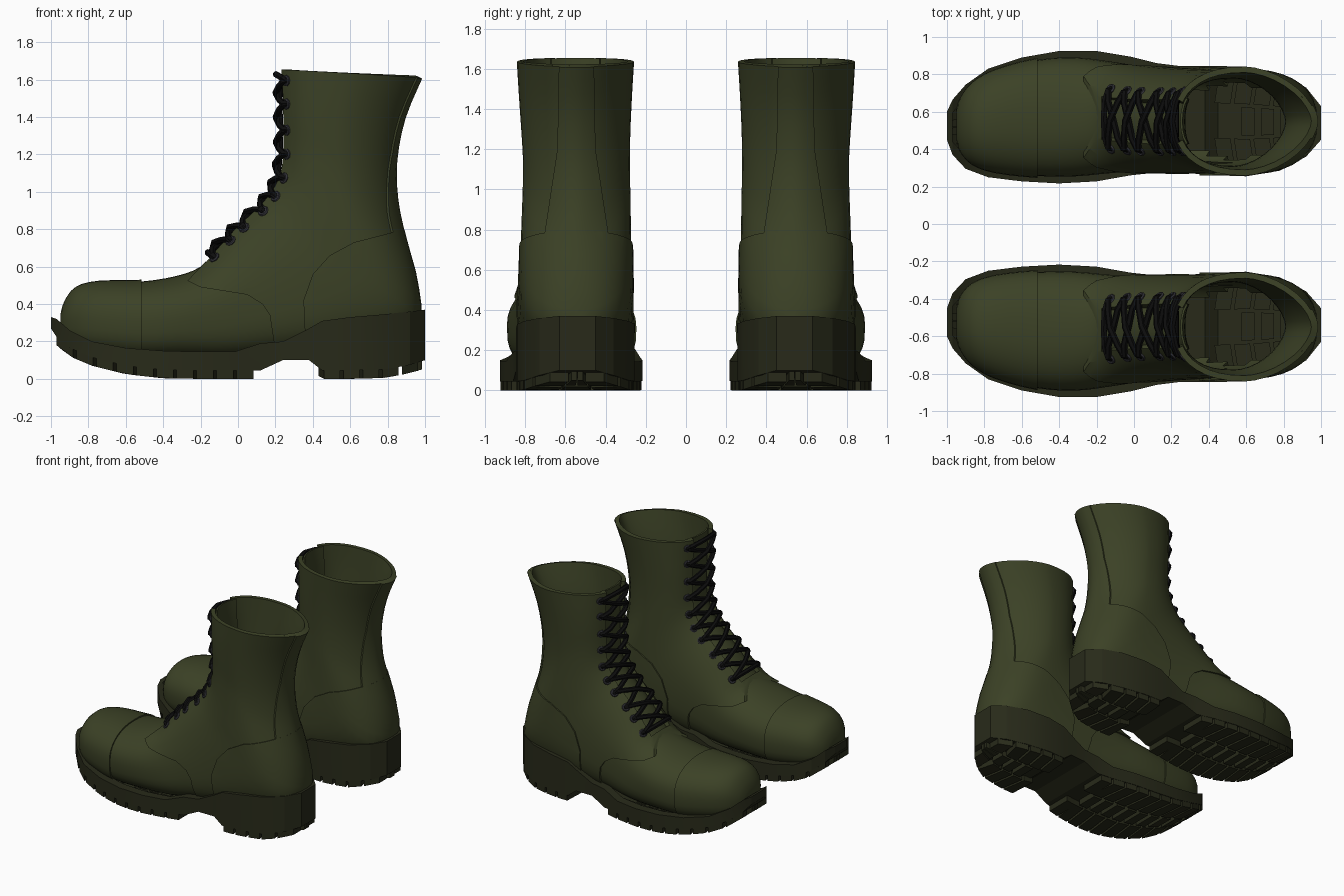
import bpy, bmesh, math
from mathutils import Vector

if "Cube" in bpy.data.objects:
    bpy.data.objects.remove(bpy.data.objects["Cube"])

# Ring table of the upper, toe to collar: front x,z / back x,z / half width / centre y / front roundness
RINGS = [
    (-.94, .34, -.94, .22, .075, .53, 2), (-.92, .41, -.92, .20, .14, .53, 2),
    (-.86, .485, -.86, .16, .213, .537, 2.1), (-.74, .515, -.74, .13, .268, .55, 2.2),
    (-.52, .52, -.52, .10, .31, .567, 2.3), (-.33, .55, -.30, .10, .318, .573, 2.2),
    (-.20, .60, -.05, .10, .298, .57, 2.2), (-.12, .69, .20, .13, .278, .56, 2.3),
    (-.02, .81, .55, .18, .268, .55, 2.4), (.12, .95, .92, .27, .262, .547, 2.5),
    (.20, 1.06, .945, .48, .260, .547, 2.5), (.235, 1.17, .875, .76, .255, .545, 2.5),
    (.24, 1.30, .835, .96, .252, .545, 2.5), (.24, 1.42, .83, 1.17, .258, .548, 2.5),
    (.235, 1.54, .875, 1.40, .268, .55, 2.4), (.225, 1.655, .965, 1.615, .278, .55, 2.3)]
LAST = len(RINGS) - 1

# Sole stations: x, inner y, outer y, top z, body bottom z
SOLE = [
    (-1.0, .45, .60, .33, .27), (-.97, .37, .665, .32, .225), (-.9, .295, .745, .26, .165),
    (-.78, .25, .83, .20, .115), (-.6, .228, .89, .165, .07), (-.4, .217, .925, .15, .048),
    (-.2, .228, .925, .145, .045), (-.02, .26, .895, .145, .045), (.12, .275, .86, .19, .045),
    (.24, .275, .845, .2, .10), (.38, .265, .845, .27, .10), (.45, .26, .845, .31, .045),
    (.6, .255, .84, .33, .045), (.78, .285, .805, .345, .05), (.92, .36, .73, .36, .075),
    (1.0, .45, .63, .37, .10)]


def material(name, rgb):
    m = bpy.data.materials.new(name)
    m.diffuse_color = (*rgb, 1)
    m.use_nodes = True
    m.node_tree.nodes["Principled BSDF"].inputs["Base Color"].default_value = m.diffuse_color
    return m


LEATHER = material("olive_leather", (.044, .053, .019))
RUBBER = material("dark_rubber", (.021, .023, .010))
LACE = material("black_lace", (.004, .004, .004))
METAL = material("eyelet_metal", (.03, .03, .037))


def surf(s, t):
    """Point on the upper: s runs along the rings, t is the angle around (0 = front)."""
    i = min(int(max(s, 0)), LAST - 1)
    f = s - i
    a, b, c, d = (RINGS[min(max(i + k, 0), LAST)] for k in (-1, 0, 1, 2))
    xt, zt, xb, zb, w, cy, nf = (
        .5 * (2 * q + (r - p) * f + (2 * p - 5 * q + 4 * r - u) * f * f + (3 * q - p - 3 * r + u) * f ** 3)
        for p, q, r, u in zip(a, b, c, d))
    co, si = math.cos(t), math.sin(t)
    n = nf if co > 0 else (3 if s < 8 else max(1.7, 3 - .4 * (s - 8)))
    u = math.copysign(abs(co) ** (2 / n), co)
    v = math.copysign(abs(si) ** (2 / n), si)
    return Vector(((xt + xb) / 2 + u * (xt - xb) / 2, cy + w * v, (zt + zb) / 2 + u * (zt - zb) / 2))


def normal(s, t):
    e = .02
    return (surf(s + e, t) - surf(s - e, t)).cross(surf(s, t + e) - surf(s, t - e)).normalized()


def sole_at(x):
    x = min(max(x, -1), 1)
    for p, q in zip(SOLE, SOLE[1:]):
        if x <= q[0]:
            f = (x - p[0]) / (q[0] - p[0])
            return [a + (b - a) * f for a, b in zip(p, q)]


def new_object(name, verts, faces):
    me = bpy.data.meshes.new(name)
    me.from_pydata([tuple(v) for v in verts], [], faces)
    ob = bpy.data.objects.new(name, me)
    bpy.context.collection.objects.link(ob)
    return ob


def fix_normals(ob):
    bm = bmesh.new()
    bm.from_mesh(ob.data)
    bmesh.ops.recalc_face_normals(bm, faces=bm.faces)
    bm.to_mesh(ob.data)
    bm.free()


def finish(ob, mat, angle=35):
    """Mirror to the other boot, bake the modifiers, colour and shade."""
    name = ob.name
    m = ob.modifiers.new("pair", 'MIRROR')
    m.use_axis = (False, True, False)
    m.use_mirror_merge = False
    me = bpy.data.meshes.new_from_object(ob.evaluated_get(bpy.context.evaluated_depsgraph_get()))
    bpy.data.objects.remove(ob)
    me.materials.clear()
    me.materials.append(mat)
    out = bpy.data.objects.new(name, me)
    bpy.context.collection.objects.link(out)
    bpy.ops.object.select_all(action='DESELECT')
    out.select_set(True)
    bpy.context.view_layer.objects.active = out
    bpy.ops.object.shade_smooth_by_angle(angle=math.radians(angle))


def shell(name, thickness, offset):
    """Upper skin, open at the lacing slot and below the welt, thickened."""
    seg, sub = 36, 3
    rows = LAST * sub + 1
    verts = [surf(i / sub, 2 * math.pi * j / seg) for i in range(rows) for j in range(seg)]
    faces = [tuple(range(seg))]
    for i in range(rows - 1):
        for j in range(seg):
            k = (j + 1) % seg
            face = (i * seg + j, (i + 1) * seg + j, (i + 1) * seg + k, i * seg + k)
            slot = i >= 6.3 * sub and j in (0, 1, seg - 2, seg - 1)
            if not slot and any(verts[v].z > sole_at(verts[v].x)[3] - .03 for v in face):
                faces.append(face)
    ob = new_object(name, verts, faces)
    m = ob.modifiers.new("thick", 'SOLIDIFY')
    m.thickness, m.offset = thickness, offset
    return ob


def panel(name, outline, thickness, along_x=False):
    """Raised leather panel: the skin cut by an extruded outline."""
    lo, hi = (.6, 1.3) if along_x else (.05, 1.1)
    n = len(outline)
    verts = [(d, a, b) if along_x else (a, d, b) for d in (lo, hi) for a, b in outline]
    faces = [tuple(range(n)), tuple(range(2 * n - 1, n - 1, -1))]
    faces += [(i, (i + 1) % n, n + (i + 1) % n, n + i) for i in range(n)]
    cutter = new_object(name + "_cutter", verts, faces)
    fix_normals(cutter)
    cutter.hide_render = True
    ob = shell(name, thickness, .7)
    m = ob.modifiers.new("cut", 'BOOLEAN')
    m.operation, m.solver, m.object = 'INTERSECT', 'EXACT', cutter
    finish(ob, LEATHER)
    bpy.data.objects.remove(cutter)


def tubes(name, paths, depth, cyclic, mat):
    cu = bpy.data.curves.new(name, 'CURVE')
    cu.dimensions, cu.bevel_depth, cu.bevel_resolution = '3D', depth, 1
    cu.use_fill_caps = True
    for p in paths:
        sp = cu.splines.new('POLY')
        sp.points.add(len(p) - 1)
        for pt, co in zip(sp.points, p):
            pt.co = (*co, 1)
        sp.use_cyclic_u = cyclic
    ob = bpy.data.objects.new(name, cu)
    bpy.context.collection.objects.link(ob)
    finish(ob, mat)


# Upper and its overlaid panels
finish(shell("upper", .018, -1), LEATHER)
panel("toe_cap", [(-1.2, .1), (-.515, .1), (-.515, .8), (-1.2, .8)], .012)
panel("quarter", [(-.27, .525), (-.2, .49), (.05, .45), (.13, .40), (.17, .34), (.21, .08), (1.2, .08),
                  (1.2, 1.8), (0, 1.8), (-.3, .9), (-.17, .63)], .016)
panel("heel_counter", [(.36, .2), (.35, .42), (.40, .56), (.49, .66), (.62, .73), (1.2, .88), (1.2, .2)], .028)
panel("backstay", [(.38, .74), (.71, .74), (.64, 1.2), (.63, 1.75), (.46, 1.75), (.45, 1.2)], .026, True)

# Tongue under the lacing slot
rows, cols = 28, 7
tv = []
for i in range(rows):
    for j in range(cols):
        s, t = 6.1 + 8.85 * i / (rows - 1), math.radians(-26 + 52 * j / (cols - 1))
        tv.append(surf(s, t) - .022 * normal(s, t))
tongue = new_object("tongue", tv, [(i * cols + j, (i + 1) * cols + j, (i + 1) * cols + j + 1, i * cols + j + 1)
                                   for i in range(rows - 1) for j in range(cols - 1)])
mod = tongue.modifiers.new("thick", 'SOLIDIFY')
mod.thickness = .012
finish(tongue, LEATHER)

# Outsole: a trough with a welt rim, closed on top only at toe and heel tips
W = .07
sv = [p for x, a, b, zt, zb in SOLE for p in
      ((x, a + W, zt), (x, a, zt), (x, a, zb), (x, b, zb), (x, b, zt), (x, b - W, zt))]
n = len(SOLE)
sf = [tuple(range(6)), tuple(range(6 * n - 6, 6 * n))]
for i in range(n - 1):
    sf += [(6 * i + j, 6 * i + (j + 1) % 6, 6 * i + 6 + (j + 1) % 6, 6 * i + 6 + j)
           for j in range(6) if j < 5 or i in (0, n - 2)]
sole = new_object("outsole", sv, sf)
fix_normals(sole)
finish(sole, RUBBER, 20)

# Tread lugs: slanted side bars and a row of centre blocks
lv, lf = [], []


def lug(x0, x1, f0, f1, slant):
    k = len(lv)
    for dz in (.01, -.045):
        for x, f in ((x0, f0), (x1, f0), (x1 + slant, f1), (x0 + slant, f1)):
            q = sole_at(x)
            lv.append((q[0], q[1] + (q[2] - q[1]) * f, q[4] + dz))
    lf.extend(tuple(k + v for v in f) for f in
              ((0, 1, 2, 3), (7, 6, 5, 4), (0, 4, 5, 1), (1, 5, 6, 2), (2, 6, 7, 3), (3, 7, 4, 0)))


for start, count, step, slant in ((-.97, 10, .107, .03), (.46, 5, .104, -.03)):
    for i in range(count):
        x = start + i * step
        x1 = x + step - .018
        for side in (0, 1):
            lug(x, x1, abs(side - .004), abs(side - .34), slant if i < count - 1 else 0)
        if 0 < i < count - 1:
            lug(x + .01, x1 - .005, .37, .63, 0)
for x0, x1 in ((-.97, -.88), (.885, .985)):
    lug(x0, x1, .37, .49, 0)
    lug(x0, x1, .51, .63, 0)
lugs = new_object("tread_lugs", lv, lf)
fix_normals(lugs)
finish(lugs, RUBBER, 20)

# Eyelets: ten per side, found on the surface by height
EYE = math.radians(30)
eyes, rims = [], []
for z in (.64, .73, .80, .89, .97, 1.07, 1.20, 1.33, 1.47, 1.595):
    lo, hi = 5, LAST
    for _ in range(30):
        mid = (lo + hi) / 2
        lo, hi = (mid, hi) if surf(mid, EYE).z < z else (lo, mid)
    out = normal(lo, 0)
    pair = []
    for side in (-1, 1):
        nrm = normal(lo, side * EYE)
        c = surf(lo, side * EYE) + nrm * .014
        a = nrm.orthogonal().normalized()
        b = nrm.cross(a)
        rims.append([c + .022 * (a * math.cos(q * math.pi / 5) + b * math.sin(q * math.pi / 5)) for q in range(10)])
        pair.append(c)
    eyes.append((pair, out))
tubes("eyelets", rims, .009, True, METAL)


# Criss-cross laces with a straight bar at the bottom and the top
def strand(p, q, out, lift):
    return [p.lerp(q, f) + out * h for f, h in
            ((0, -.02), (.03, .018), (.2, .038), (.5, lift), (.8, .038), (.97, .018), (1, -.02))]


paths = [strand(*eyes[0][0], eyes[0][1], .045)]
paths.append(strand(*eyes[-1][0], (eyes[-1][1] + Vector((0, 0, .7))), .055))
for (p, o), (q, o2) in zip(eyes, eyes[1:]):
    out = (o + o2).normalized()
    paths.append(strand(p[0], q[1], out, .058))
    paths.append(strand(p[1], q[0], out, .036))
tubes("laces", paths, .018, False, LACE)
